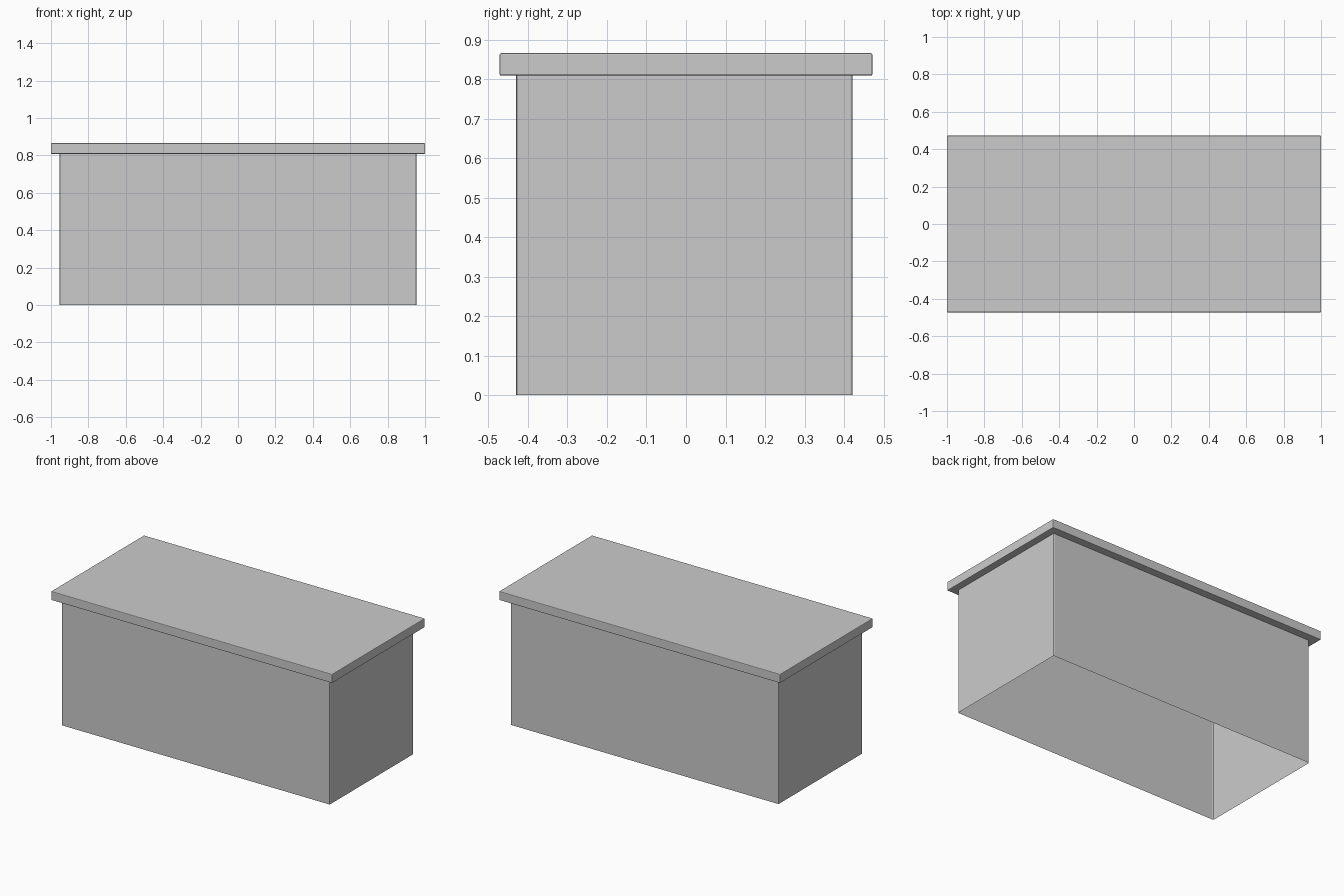
import bpy, bmesh

if "Cube" in bpy.data.objects:
    bpy.data.objects.remove(bpy.data.objects["Cube"])


def make_box(name, lo, hi, bevel, open_ends=False):
    """Box between two corners; open_ends leaves only the side walls."""
    bm = bmesh.new()
    bmesh.ops.create_cube(bm, size=1)
    for v in bm.verts:
        v.co = [lo[i] + (v.co[i] + 0.5) * (hi[i] - lo[i]) for i in range(3)]
    edges = bm.edges[:]
    if open_ends:
        edges = [e for e in edges
                 if abs(e.verts[0].co.z - e.verts[1].co.z) > 0.1]
    bmesh.ops.bevel(bm, geom=edges, offset=bevel, segments=2,
                    profile=0.5, affect='EDGES')
    if open_ends:
        bm.normal_update()
        ends = [f for f in bm.faces if abs(f.normal.z) > 0.9]
        bmesh.ops.delete(bm, geom=ends, context='FACES')
    mesh = bpy.data.meshes.new(name)
    bm.to_mesh(mesh)
    bm.free()
    obj = bpy.data.objects.new(name, mesh)
    bpy.context.collection.objects.link(obj)
    return obj


# Thin-walled body, open underneath and closed above by the worktop
make_box("counter_body", (-0.954, -0.43, 0), (0.954, 0.422, 0.809), 0.006, True)

# Overhanging slab with slightly eased edges
make_box("counter_top", (-1, -0.472, 0.809), (1, 0.472, 0.866), 0.004)
